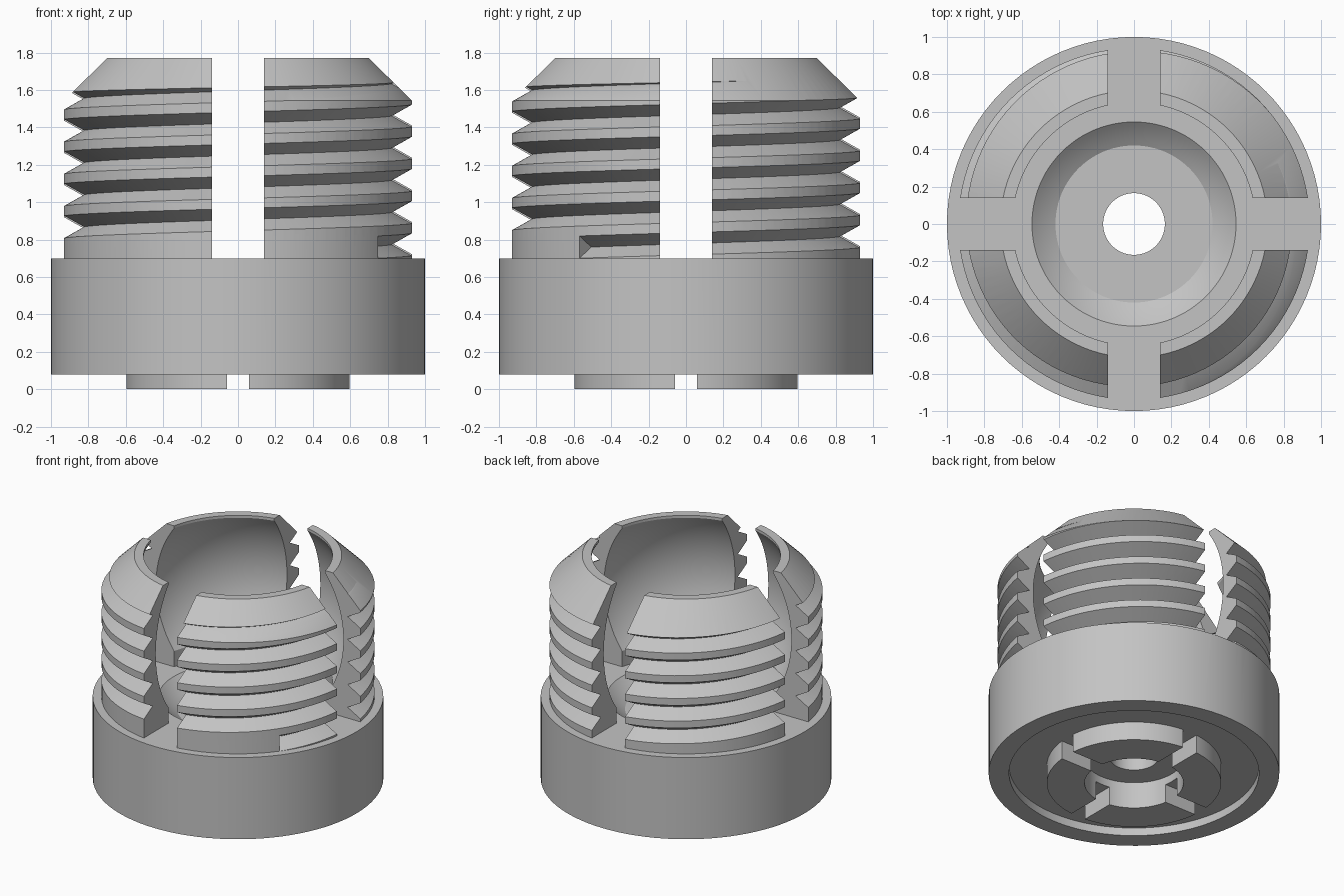
import bpy, bmesh, math
from mathutils import Matrix, Vector

if "Cube" in bpy.data.objects:
    bpy.data.objects.remove(bpy.data.objects["Cube"], do_unlink=True)

SEGMENTS = 96
FLOOR = 0.70                       # bottom of the slots and top of the collar
MAJOR, MINOR = 0.94, 0.835         # thread radii
PITCH, HALF_GROOVE = 0.172, 0.0595
BALL_R, BALL_Z = 0.80, 1.285       # spherical cavity

grey = bpy.data.materials.new("mid grey")
grey.use_nodes = True
grey.diffuse_color = (0.55, 0.55, 0.55, 1)
grey.node_tree.nodes["Principled BSDF"].inputs["Base Color"].default_value = grey.diffuse_color


def make_object(name, bm):
    bmesh.ops.recalc_face_normals(bm, faces=bm.faces)
    mesh = bpy.data.meshes.new(name)
    bm.to_mesh(mesh)
    bm.free()
    obj = bpy.data.objects.new(name, mesh)
    bpy.context.collection.objects.link(obj)
    return obj


def bridge(bm, a, b):
    n = len(a)
    for i in range(n):
        bm.faces.new((a[i], a[(i + 1) % n], b[(i + 1) % n], b[i]))


def ring(bm, profile, angle, rise=0):
    return [bm.verts.new((r * math.cos(angle), r * math.sin(angle), z + rise)) for r, z in profile]


def lathe(name, profile):
    bm = bmesh.new()
    rings = [ring(bm, profile, math.tau * i / SEGMENTS) for i in range(SEGMENTS)]
    for i in range(SEGMENTS):
        bridge(bm, rings[i - 1], rings[i])
    return make_object(name, bm)


def helix(name, profile, start, turns):
    bm = bmesh.new()
    steps = int(turns * SEGMENTS)
    rings = [ring(bm, profile, start + math.tau * i / SEGMENTS, PITCH * i / SEGMENTS)
             for i in range(steps + 1)]
    for a, b in zip(rings, rings[1:]):
        bridge(bm, a, b)
    bm.faces.new(rings[0])
    bm.faces.new(rings[-1])
    return make_object(name, bm)


def cross(name, half_width, reach, low, high):
    """Plus-shaped prism that cuts four slots at once."""
    bm = bmesh.new()
    outline = []
    for k in range(4):
        turn = Matrix.Rotation(k * math.pi / 2, 3, 'Z')
        for p in ((reach, -half_width), (reach, half_width), (half_width, half_width)):
            outline.append(turn @ Vector((*p, 0)))
    bottom = [bm.verts.new((p.x, p.y, low)) for p in outline]
    top = [bm.verts.new((p.x, p.y, high)) for p in outline]
    bridge(bm, bottom, top)
    bm.faces.new(bottom)
    bm.faces.new(top)
    return make_object(name, bm)


def ball_arc(r_from, r_to, steps, lower_from=False):
    """Points down the cavity wall between two radii."""
    a = math.acos(r_from / BALL_R) * (-1 if lower_from else 1)
    b = -math.acos(r_to / BALL_R)
    return [(BALL_R * math.cos(a + (b - a) * i / steps),
             BALL_Z + BALL_R * math.sin(a + (b - a) * i / steps)) for i in range(steps + 1)]


# Turned body: foot ring, collar, chamfered sleeve, ball cavity and bore
lip_r = math.sqrt(BALL_R ** 2 - (BALL_Z - FLOOR) ** 2)
profile = [(0.165, 0.2), (0.34, 0.2), (0.34, 0), (0.6, 0), (0.6, 0.14), (0.86, 0.14),
           (0.86, 0.08), (1, 0.08), (1, FLOOR), (MAJOR, FLOOR), (MAJOR, 1.544),
           (0.714, 1.77), (0.65, 1.77)]
profile += ball_arc(0.65, 0.65, 24)
profile += [(0.65, FLOOR)]
profile += ball_arc(lip_r, 0.42, 6, True)
floor_z = profile[-1][1]
profile += [(0.165, floor_z)]
body = lathe("threaded_collet", profile)

# Cutters: V thread groove, sleeve slots, foot slots
groove = [(MINOR, 0), (MAJOR, HALF_GROOVE), (1.05, HALF_GROOVE),
          (1.05, -HALF_GROOVE), (MAJOR, -HALF_GROOVE)]
groove = [(r, z + 0.76) for r, z in groove]
cutters = [helix("thread_cutter", groove, math.radians(-37.3), 5.6),
           cross("sleeve_slot_cutter", 0.14, 1.2, FLOOR, 2),
           cross("foot_slot_cutter", 0.06, 0.7, -0.1, 0.14)]

bpy.context.view_layer.objects.active = body
body.select_set(True)
for cutter in cutters:
    cutter.hide_render = True
    mod = body.modifiers.new(cutter.name, 'BOOLEAN')
    mod.operation = 'DIFFERENCE'
    mod.solver = 'EXACT'
    mod.object = cutter
    bpy.ops.object.modifier_apply(modifier=mod.name)
    bpy.data.objects.remove(cutter, do_unlink=True)

body.data.materials.clear()
body.data.materials.append(grey)
bpy.ops.object.shade_smooth_by_angle(angle=math.radians(25))
